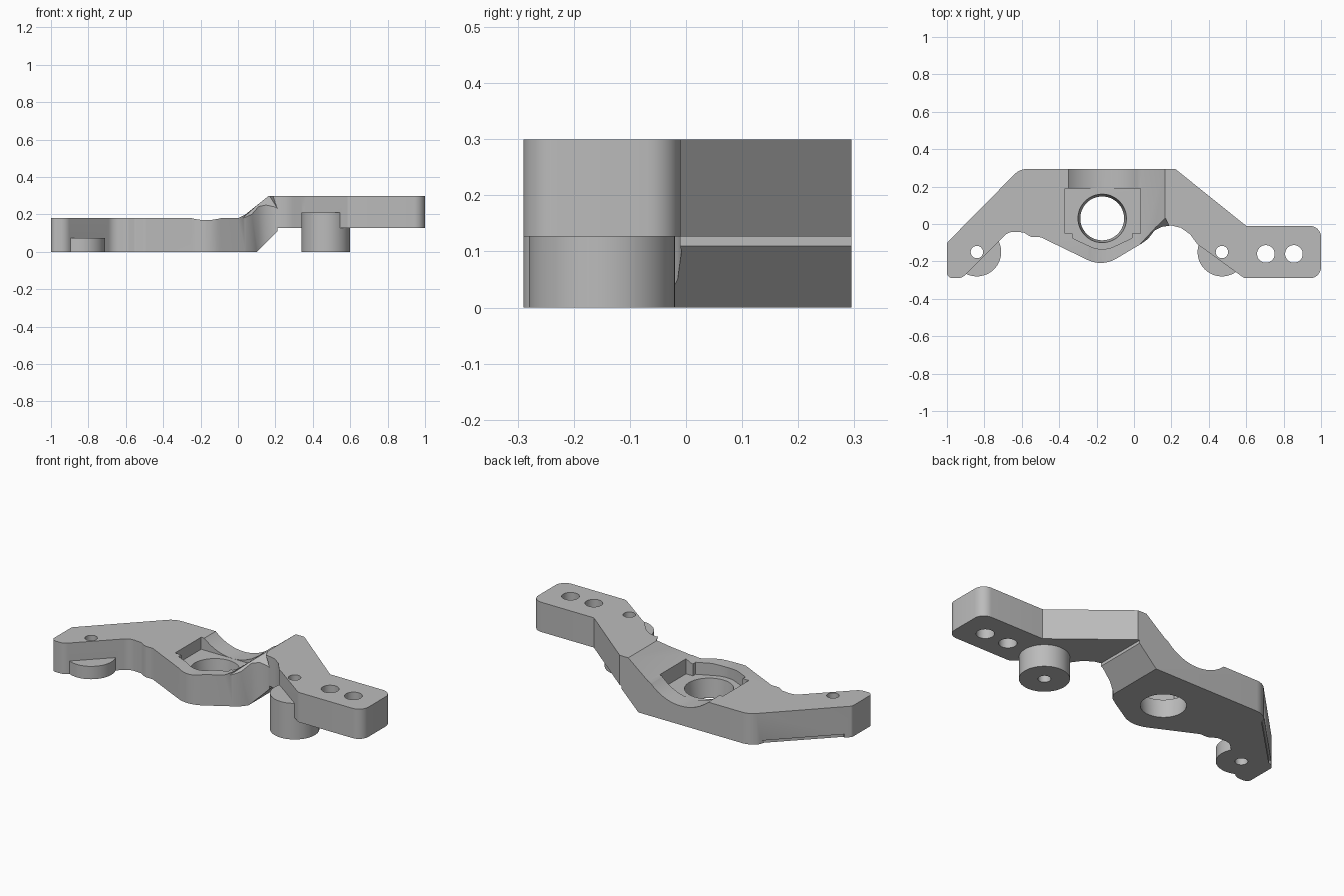
import bpy, bmesh, math
from mathutils import Vector, Matrix

cube = bpy.data.objects.get("Cube")
if cube:
    bpy.data.objects.remove(cube, do_unlink=True)

grey = bpy.data.materials.new("plain grey")
grey.use_nodes = True
grey.diffuse_color = (0.5, 0.5, 0.5, 1)
grey.node_tree.nodes["Principled BSDF"].inputs["Base Color"].default_value = (0.5, 0.5, 0.5, 1)


def finish(name, bm):
    bmesh.ops.recalc_face_normals(bm, faces=bm.faces)
    mesh = bpy.data.meshes.new(name)
    bm.to_mesh(mesh)
    bm.free()
    mesh.materials.append(grey)
    ob = bpy.data.objects.new(name, mesh)
    bpy.context.collection.objects.link(ob)
    return ob


def prism(name, pts, lo, hi, axis="z"):
    """Extrude an outline in xy along z, or an outline in xz along y."""
    bm = bmesh.new()
    def place(p, t):
        return (p[0], p[1], t) if axis == "z" else (p[0], t, p[1])
    face = bm.faces.new([bm.verts.new(place(p, lo)) for p in pts])
    new = bmesh.ops.extrude_face_region(bm, geom=[face])["geom"]
    shift = Vector(place((0, 0), hi - lo))
    bmesh.ops.translate(bm, vec=shift, verts=[v for v in new if isinstance(v, bmesh.types.BMVert)])
    return finish(name, bm)


def cylinder(name, x, y, lo, hi, r, r_top=None, along_y=False):
    """Upright cylinder or cone; along_y reads y as height and lo, hi as depth."""
    bm = bmesh.new()
    bmesh.ops.create_cone(bm, cap_ends=True, segments=64, radius1=r,
                          radius2=r_top or r, depth=hi - lo)
    mid = (lo + hi) / 2
    if along_y:
        bm.transform(Matrix.Translation((x, mid, y)) @ Matrix.Rotation(math.pi / 2, 4, "X"))
    else:
        bm.transform(Matrix.Translation((x, y, mid)))
    return finish(name, bm)


def hull(name, pts):
    bm = bmesh.new()
    for p in pts:
        bm.verts.new(p)
    bmesh.ops.convex_hull(bm, input=bm.verts)
    return finish(name, bm)


def combine(target, tool, operation):
    mod = target.modifiers.new("cut", "BOOLEAN")
    mod.operation, mod.solver, mod.object = operation, "EXACT", tool
    bpy.context.view_layer.objects.active = target
    bpy.ops.object.modifier_apply(modifier=mod.name)
    bpy.data.objects.remove(tool, do_unlink=True)


def rounded(corners, steps=8):
    """Polygon with filleted corners: each corner is (x, y, radius)."""
    out = []
    for i, (x, y, r) in enumerate(corners):
        p = Vector((x, y))
        if not r:
            out.append(p)
            continue
        a = (Vector(corners[i - 1][:2]) - p).normalized()
        b = (Vector(corners[(i + 1) % len(corners)][:2]) - p).normalized()
        half = a.angle(b) / 2
        centre = p + (a + b).normalized() * r / math.sin(half)
        start = p + a * r / math.tan(half) - centre
        end = p + b * r / math.tan(half) - centre
        sweep = start.angle_signed(end)
        for k in range(steps + 1):
            out.append(centre + Matrix.Rotation(-sweep * k / steps, 2) @ start)
    return out


# Plan outline of the bracket, anticlockwise from the right-hand end
plan = rounded([
    (-1, -0.1, 0.02), (-1, -0.29, 0.03), (-0.92, -0.29, 0.06), (-0.67, -0.04, 0.07),
    (-0.59, -0.045, 0.03), (-0.55, -0.07, 0.03), (-0.5, -0.07, 0.05),
    (-0.17, -0.23, 0.16), (0.04, -0.105, 0.04), (0.075, -0.08, 0),
    (0.11, -0.035, 0), (0.15, -0.015, 0), (0.2, -0.008, 0), (0.25, -0.02, 0),
    (0.3, -0.055, 0), (0.34, -0.11, 0), (0.37, -0.13, 0),
    (0.59, -0.29, 0.03), (1, -0.29, 0.06), (1, -0.01, 0.06), (0.6, -0.01, 0),
    (0.22, 0.295, 0), (-0.61, 0.295, 0.1)])
body = prism("bracket_body", plan, -0.1, 0.5)

# Stepped front profile joining the low arm to the high arm
profile = [(-1.1, 0), (0.1, 0), (0.21, 0.11), (0.21, 0.127), (1.1, 0.127),
           (1.1, 0.3), (0.165, 0.3), (0.04, 0.2), (0, 0.18), (-1.1, 0.18)]
combine(body, prism("step_profile", profile, -0.6, 0.6, "y"), "INTERSECT")

# Angled relief where the step meets the front recess
tri = [Vector(p) for p in ((0.165, 0.035, 0.305), (0.215, -0.015, 0.225), (0.02, -0.12, 0.175))]
combine(body, hull("step_relief", tri + [p + Vector((-0.03, -0.12, 0.25)) for p in tri]), "DIFFERENCE")

# Mounting bosses below the arms
for side, x, height in (("right", -0.84, 0.075), ("left", 0.47, 0.21)):
    combine(body, cylinder(side + "_boss", x, -0.15, 0, height, 0.13), "UNION")

# Central pocket with a rounded front, its conical bore and the grooves over it
pocket = rounded([(-0.37, 0.19, 0), (-0.37, -0.05, 0), (-0.33, -0.05, 0), (-0.33, -0.075, 0),
                  (-0.17, -0.15, 0.15), (-0.01, -0.075, 0), (-0.01, -0.05, 0),
                  (0.035, -0.05, 0), (0.035, 0.19, 0)])
cutters = [
    prism("pocket", pocket, 0.11, 0.5),
    cylinder("bore", -0.17, 0.03, -0.02, 0.13, 0.115, 0.132),
    cylinder("rear_groove", -0.17, 0.376, 0.1, 0.4, 0.266, along_y=True),
    cylinder("front_groove", -0.17, 0.49, -0.4, 0, 0.32, along_y=True),
]
# Screw holes through the bosses and the left arm
for x, y, r in ((-0.84, -0.15, 0.033), (0.47, -0.15, 0.033), (0.705, -0.16, 0.047), (0.855, -0.16, 0.047)):
    cutters.append(cylinder("hole", x, y, -0.1, 0.5, r))
# Shallow undercut along the slanted rear edge
under = [(-0.66, 0.225), (-0.64, 0.3), (-1.0, -0.06), (-0.96, -0.075)]
cutters.append(prism("undercut", under, -0.05, 0.02))
for cutter in cutters:
    combine(body, cutter, "DIFFERENCE")

bpy.ops.object.select_all(action="DESELECT")
body.select_set(True)
bpy.context.view_layer.objects.active = body
bpy.ops.object.shade_smooth_by_angle(angle=math.radians(30))
